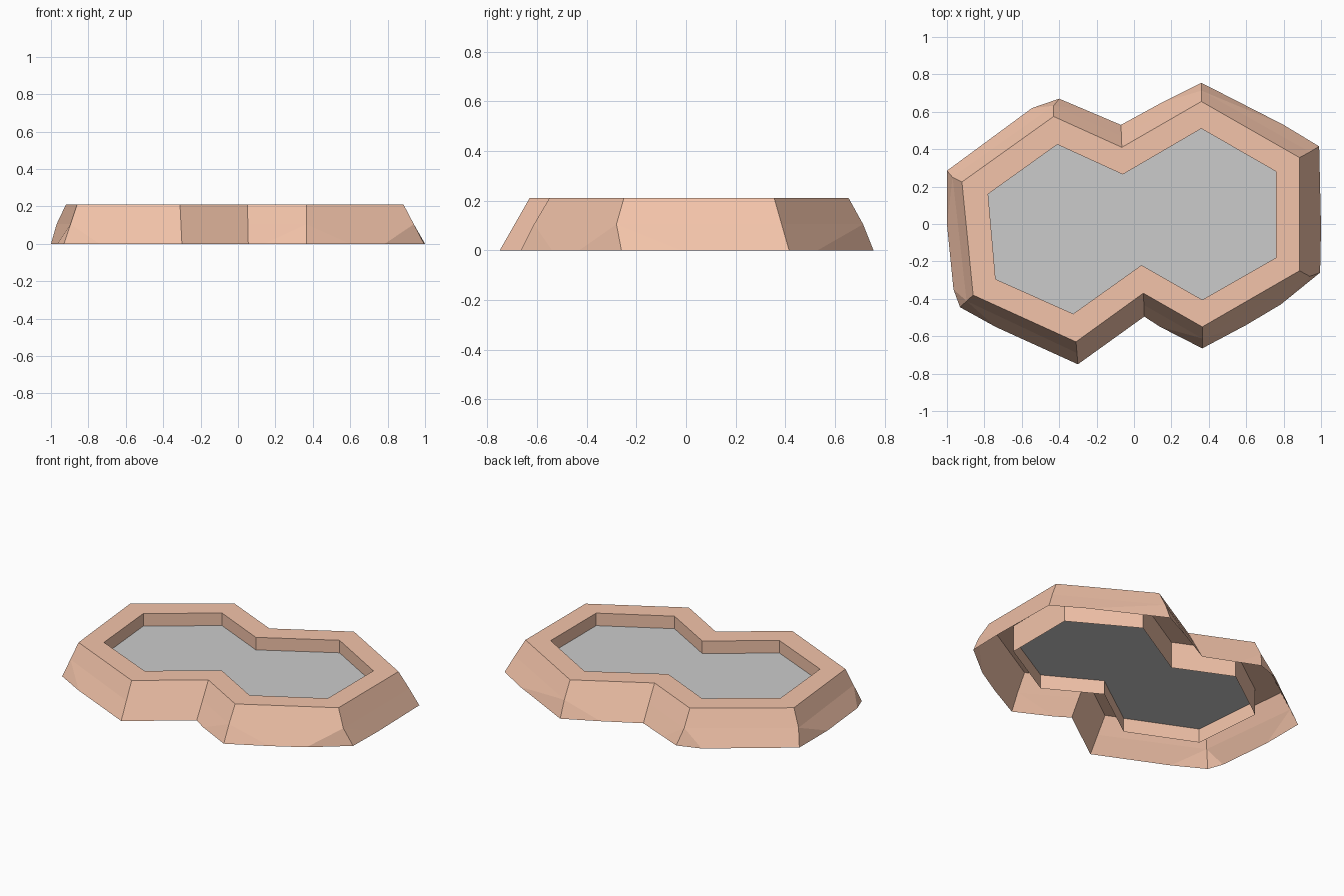
import bpy

if "Cube" in bpy.data.objects:
    bpy.data.objects.remove(bpy.data.objects["Cube"])

TOP, MID, WATER, LIP = 0.21, 0.105, 0.13, 0.04

# Plan outlines, same corner order from the left point clockwise
inner = [(-.78, .16), (-.41, .425), (-.06, .265), (.36, .51), (.76, .28),
         (.76, -.18), (.365, -.405), (.04, -.22), (-.325, -.48), (-.74, -.295)]
crest = [(-.92, .225), (-.43, .575), (-.065, .41), (.36, .655), (.885, .355),
         (.885, -.25), (.365, -.55), (.05, -.37), (-.31, -.63), (-.86, -.38)]
middle = [(-.97, .25), (-.43, .632), (-.067, .47), (.36, .713), (.94, .385),
          (.94, -.28), (.365, -.612), (.053, -.433), (-.305, -.69), (-.895, -.412)]
foot = [(-1, .285), (-.40, .67), (-.07, .53), (.36, .755), (.99, .415),
        (.995, -.26), (.365, -.665), (.055, -.495), (-.30, -.75), (-.93, -.445)]

# Chipped corners: side -> foot point after its start corner / before its end corner
chip_start = {1: (-.27, .615), 3: (.80, .53), 5: (.785, -.43), 6: (.14, -.55),
              9: (-.965, -.35)}
chip_end = {0: (-.545, .62), 2: (.15, .65), 4: (1, -.02), 5: (.60, -.54),
            8: (-.74, -.55), 9: (-1, 0)}


def make_object(name, verts, faces, mat=None):
    mesh = bpy.data.meshes.new(name)
    mesh.from_pydata(verts, [], faces)
    mesh.validate()
    if mat:
        mesh.materials.append(mat)
    obj = bpy.data.objects.new(name, mesh)
    bpy.context.collection.objects.link(obj)
    return obj


def ring(points, z):
    return [(x, y, z) for x, y in points]


n = len(inner)
clay = bpy.data.materials.new("clay_stone")
clay.diffuse_color = (0.90, 0.55, 0.40, 1)
clay.use_nodes = True
clay.node_tree.nodes["Principled BSDF"].inputs["Base Color"].default_value = clay.diffuse_color

# Stone rim: inner wall, flat crest and sloped outer wall, open underneath
verts = (ring(inner, LIP) + ring(inner, TOP) + ring(crest, TOP)
         + ring(middle, MID) + ring(foot, 0))
faces = []
for i in range(n):
    j = (i + 1) % n
    for level in range(3):
        a, b = level * n, (level + 1) * n
        faces.append((a + i, a + j, b + j, b + i))
    # Lower outer wall with triangular chips beside the corners
    mi, mj, left, right = 3 * n + i, 3 * n + j, 4 * n + i, 4 * n + j
    if i in chip_start:
        verts.append((*chip_start[i], 0))
        faces.append((mi, len(verts) - 1, left))
        left = len(verts) - 1
    if i in chip_end:
        verts.append((*chip_end[i], 0))
        faces.append((mj, right, len(verts) - 1))
        right = len(verts) - 1
    faces.append((mi, mj, right, left))
make_object("stone_rim", verts, faces, clay)

# Water surface
make_object("water", ring(inner, WATER), [tuple(reversed(range(n)))])
